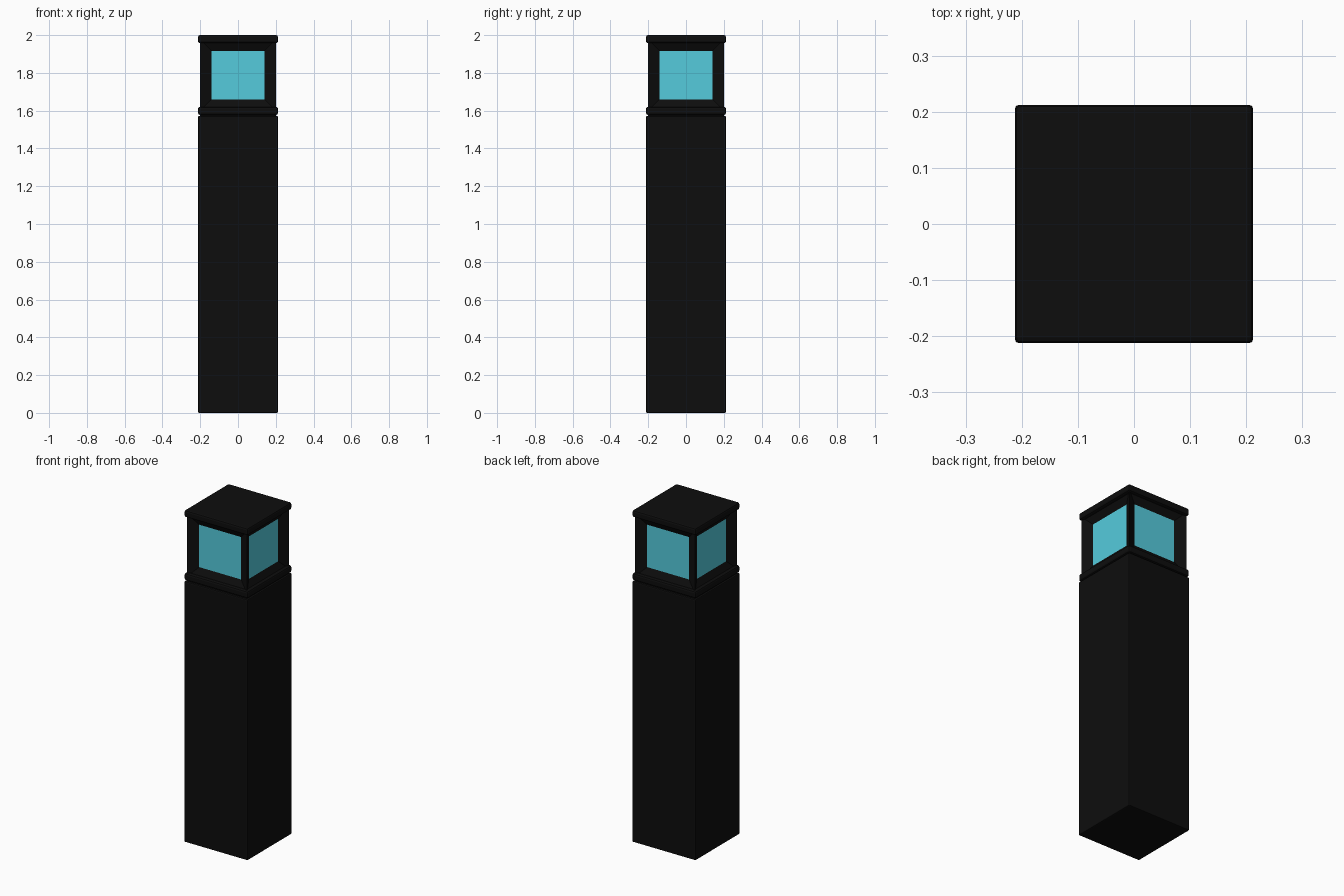
import bpy, bmesh
from mathutils import Vector

if "Cube" in bpy.data.objects:
    bpy.data.objects.remove(bpy.data.objects["Cube"])


def material(name, rgb):
    m = bpy.data.materials.new(name)
    m.diffuse_color = (*rgb, 1)
    m.use_nodes = True
    m.node_tree.nodes["Principled BSDF"].inputs["Base Color"].default_value = m.diffuse_color
    return m


black = material("black_metal", (0.004, 0.004, 0.004))
glass = material("blue_glass", (0.09, 0.6, 0.72))


def box(name, half, z0, z1, bevel=0.0):
    """Square block of half-width `half` from z0 to z1."""
    bm = bmesh.new()
    bmesh.ops.create_cube(bm, size=1)
    for v in bm.verts:
        v.co = Vector((v.co.x * 2 * half, v.co.y * 2 * half,
                       z0 + (v.co.z + 0.5) * (z1 - z0)))
    if bevel:
        bmesh.ops.bevel(bm, geom=bm.edges[:], offset=bevel, segments=2,
                        profile=0.5, affect='EDGES')
    me = bpy.data.meshes.new(name)
    bm.to_mesh(me)
    bm.free()
    ob = bpy.data.objects.new(name, me)
    bpy.context.collection.objects.link(ob)
    me.materials.append(black)
    return ob


# Main column and the two projecting plates
box("column", 0.212, 0.0, 1.572, 0.006)
box("collar", 0.212, 1.578, 1.62, 0.01)
box("cap", 0.212, 1.958, 2.0, 0.01)

# Recessed neck between column and collar
box("neck", 0.2, 1.56, 1.59)

# Lamp head: each side slopes in to a recessed glass pane
head = box("lamp_head", 0.2, 1.6, 1.976)
head.data.materials.append(glass)
bm = bmesh.new()
bm.from_mesh(head.data)
bm.normal_update()
sides = [f for f in bm.faces if abs(f.normal.z) < 0.5]
bmesh.ops.inset_individual(bm, faces=sides, thickness=0.06, depth=-0.03,
                           use_even_offset=True)
for f in sides:
    f.material_index = 1
bm.to_mesh(head.data)
bm.free()
